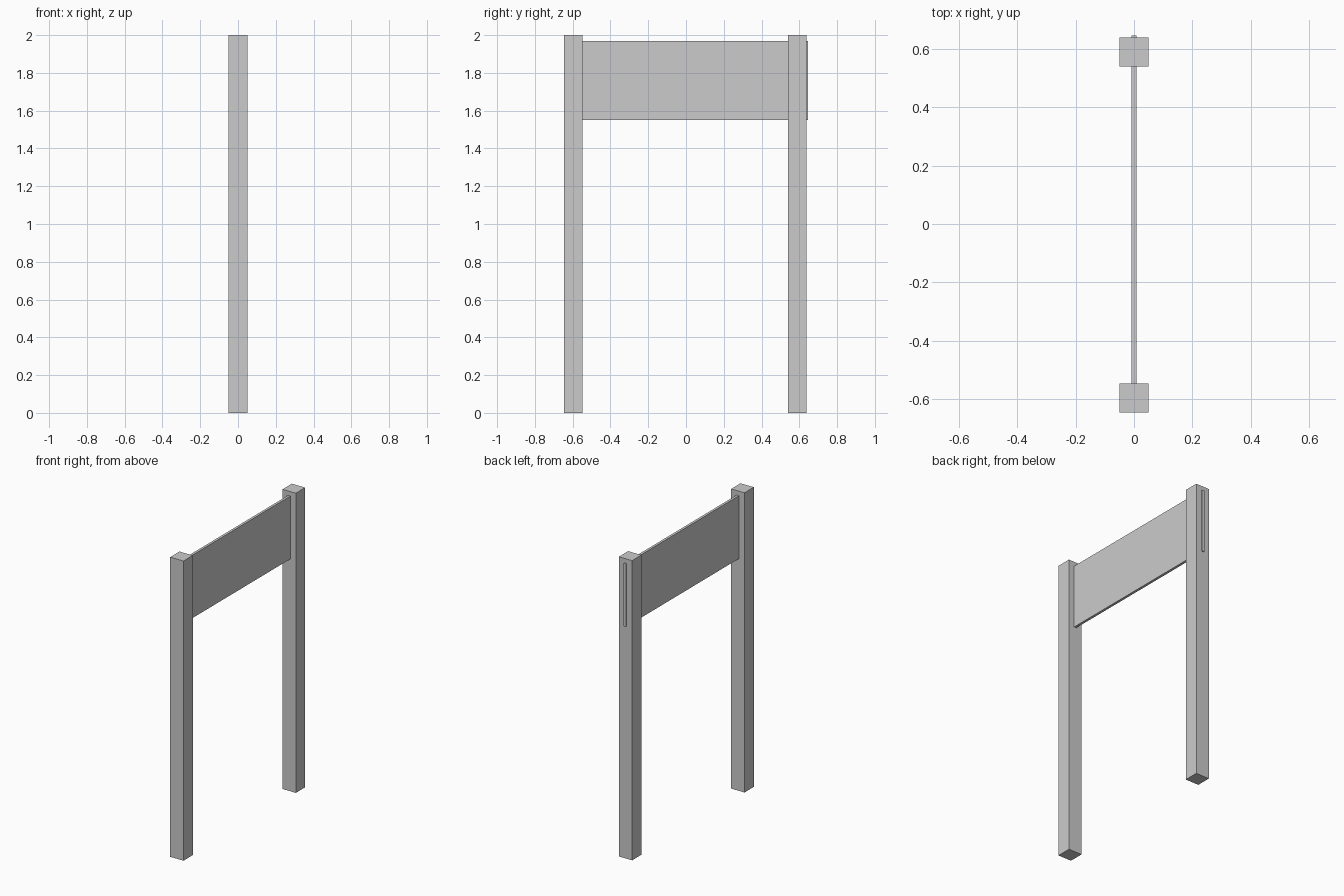
import bpy

if "Cube" in bpy.data.objects:
    bpy.data.objects.remove(bpy.data.objects["Cube"])


def box(name, lo, hi):
    """Axis-aligned box between two corners."""
    bpy.ops.mesh.primitive_cube_add(size=1, location=[(a + b) / 2 for a, b in zip(lo, hi)])
    ob = bpy.context.object
    ob.name = name
    ob.scale = [b - a for a, b in zip(lo, hi)]
    bpy.ops.object.transform_apply(location=False, rotation=False, scale=True)
    return ob


# Two square posts
HALF = 0.049
for name, y in (("front_post", -0.596), ("back_post", 0.589)):
    box(name, (-HALF, y - HALF, 0), (HALF, y + HALF, 2))

# Thin sign panel, its end poking out through the back post
box("sign_panel", (-0.0085, -0.63, 1.55), (0.0085, 0.645, 1.97))
